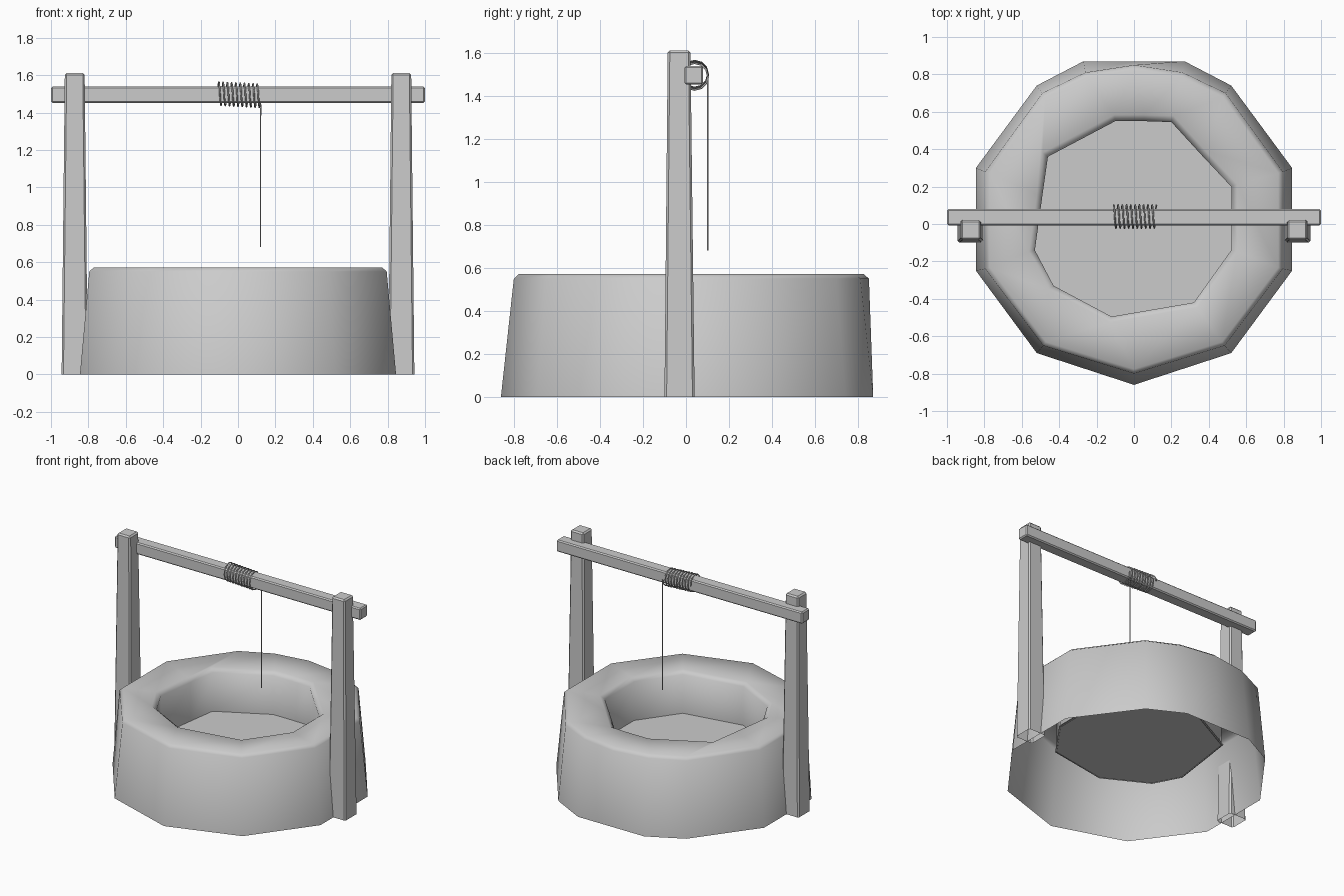
import bpy, bmesh, math

if "Cube" in bpy.data.objects:
    bpy.data.objects.remove(bpy.data.objects["Cube"])

def finish(name, bm, smooth=None, bevel=0):
    bmesh.ops.recalc_face_normals(bm, faces=bm.faces)
    me = bpy.data.meshes.new(name)
    bm.to_mesh(me)
    bm.free()
    ob = bpy.data.objects.new(name, me)
    bpy.context.collection.objects.link(ob)
    if bevel:
        m = ob.modifiers.new("bevel", 'BEVEL')
        m.width, m.segments = bevel, 1
    if smooth:
        bpy.ops.object.select_all(action='DESELECT')
        ob.select_set(True)
        bpy.context.view_layer.objects.active = ob
        bpy.ops.object.shade_smooth_by_angle(angle=math.radians(smooth))
    return ob

def loft(rings, cap_start=False, cap_end=False):
    bm = bmesh.new()
    rows = [[bm.verts.new(p) for p in r] for r in rings]
    n = len(rows[0])
    for a, b in zip(rows, rows[1:]):
        for i in range(n):
            j = (i + 1) % n
            bm.faces.new((a[i], a[j], b[j], b[i]))
    if cap_start:
        bm.faces.new(rows[0])
    if cap_end:
        bm.faces.new(rows[-1])
    return bm

# Well wall: tapered uneven ring, open underneath
base = [(0, -.86), (.52, -.69), (.845, -.25), (.845, .30), (.52, .74), (.27, .87),
        (0, .87), (-.27, .87), (-.52, .74), (-.845, .30), (-.845, -.25), (-.52, -.69)]
top = [(0, -.80), (.485, -.65), (.795, -.24), (.795, .28), (.49, .70), (.26, .81),
       (0, .85), (-.26, .81), (-.49, .70), (-.795, .28), (-.795, -.24), (-.485, -.65)]
inner = [(-.12, -.495), (.32, -.42), (.52, -.14), (.52, .20), (.36, .37), (.20, .545),
         (.05, .55), (-.10, .55), (-.46, .36), (-.49, .15), (-.53, -.14), (-.43, -.33)]

def ring(pts, z, s=1.0):
    return [(x * s, y * s, z) for x, y in pts]

FLOOR = 0.25
wall = loft([ring(base, 0), ring(top, .55), ring(top, .572, .97),
             ring(inner, .565, 1.06), ring(inner, .54), ring(inner, FLOOR)])
finish("well_wall", wall, smooth=60)

# Well floor
bm = bmesh.new()
bm.faces.new([bm.verts.new(p) for p in ring(inner, FLOOR + .005, 1.02)])
finish("well_floor", bm)

# Tapered posts
def square(cx, cy, h, z):
    return [(cx + a * h, cy + b * h, z) for a, b in ((-1, -1), (1, -1), (1, 1), (-1, 1))]

for side, name in ((-1, "left_post"), (1, "right_post")):
    x = side * .873
    finish(name, loft([square(x, -.03, .070, 0), square(x, -.032, .053, 1.61)],
                      cap_end=True), bevel=.01)

# Crossbeam
BY, BZ = .036, 1.495
h = .043
beam = [[(x, BY + a * h, BZ + b * h) for a, b in ((-1, -1), (1, -1), (1, 1), (-1, 1))]
        for x in (-1, 1)]
finish("crossbeam", loft(beam, True, True), bevel=.008)

# Rope wound round the beam, with the free end hanging down
def rope(name, pts, r):
    cu = bpy.data.curves.new(name, 'CURVE')
    cu.dimensions = '3D'
    cu.bevel_depth, cu.bevel_resolution, cu.use_fill_caps = r, 1, True
    sp = cu.splines.new('POLY')
    sp.points.add(len(pts) - 1)
    for p, co in zip(sp.points, pts):
        p.co = (*co, 1)
    ob = bpy.data.objects.new(name, cu)
    bpy.context.collection.objects.link(ob)

turns, steps = 10, 12
coil = []
for i in range(turns * steps + 1):
    t = i / steps
    a = math.tau * t
    coil.append((-.108 + .228 * t / turns, BY + .004 + .062 * math.cos(a),
                 BZ + .006 - .012 * t / turns + .062 * math.sin(a)))
rope("rope_coil", coil, .0045)
rope("hanging_rope", [coil[-1], (.121, .101, 1.44), (.120, .101, .68)], .0035)
